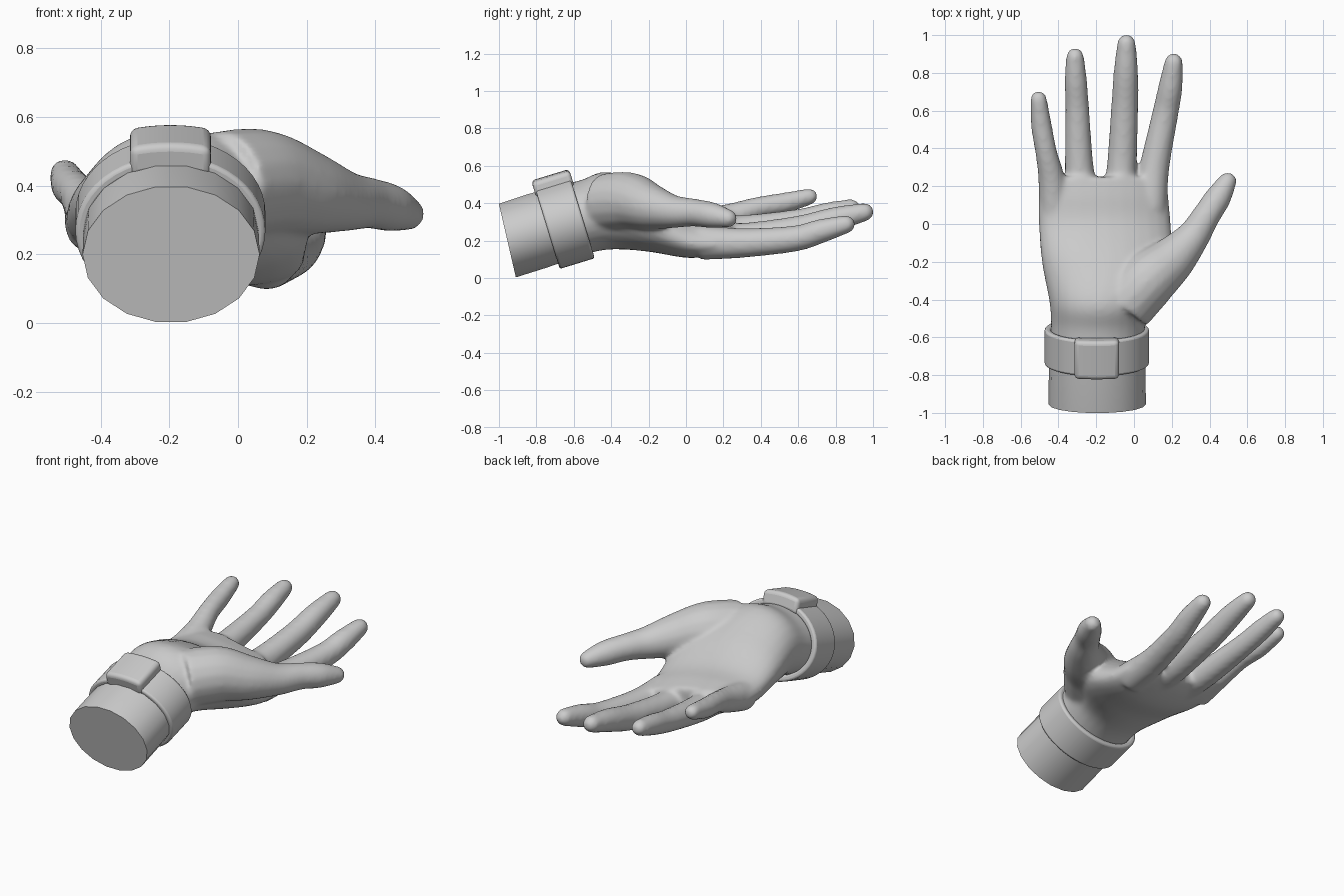
import bpy, bmesh, math
from mathutils import Vector, Matrix

if "Cube" in bpy.data.objects:
    bpy.data.objects.remove(bpy.data.objects["Cube"])

skin = bpy.data.materials.new("plain grey")
skin.diffuse_color = (0.6, 0.6, 0.6, 1)
skin.use_nodes = True
skin.node_tree.nodes["Principled BSDF"].inputs["Base Color"].default_value = skin.diffuse_color


def loft(bm, rings):
    """Skin a list of point rings and close both ends."""
    vs = [[bm.verts.new(p) for p in r] for r in rings]
    n = len(vs[0])
    for a, b in zip(vs, vs[1:]):
        for i in range(n):
            bm.faces.new((a[i], a[(i + 1) % n], b[(i + 1) % n], b[i]))
    bm.faces.new(vs[0][::-1])
    bm.faces.new(vs[-1])


def finish(bm, name, angle=40):
    bmesh.ops.recalc_face_normals(bm, faces=bm.faces[:])
    me = bpy.data.meshes.new(name)
    bm.to_mesh(me)
    bm.free()
    ob = bpy.data.objects.new(name, me)
    bpy.context.collection.objects.link(ob)
    me.materials.append(skin)
    bpy.ops.object.select_all(action='DESELECT')
    ob.select_set(True)
    bpy.context.view_layer.objects.active = ob
    bpy.ops.object.shade_smooth_by_angle(angle=math.radians(angle))
    return ob


def resample(rows, steps=5):
    """Catmull-Rom interpolation of rows of numbers."""
    out = []
    for i in range(len(rows) - 1):
        p = [rows[max(i - 1, 0)], rows[i], rows[i + 1], rows[min(i + 2, len(rows) - 1)]]
        for s in range(steps):
            t = s / steps
            out.append([0.5 * (2 * b + (c - a) * t + (2 * a - 5 * b + 4 * c - d) * t * t
                               + (3 * b - a - 3 * c + d) * t ** 3) for a, b, c, d in zip(*p)])
    return out + [list(rows[-1])]


def section(y, cx, cz, rx, rz, roll, tilt, n=28):
    """Oval cross-section, rolled about y and leaned back about x."""
    m = Matrix.Rotation(math.radians(tilt), 3, 'X') @ Matrix.Rotation(math.radians(roll), 3, 'Y')
    c = Vector((cx, y, cz))
    return [c + m @ Vector((rx * math.cos(k * math.tau / n), 0, rz * math.sin(k * math.tau / n)))
            for k in range(n)]


def digit(bm, rows, n=16):
    """Round tapering tube through (x, y, z, radius) with a domed tip."""
    rows = resample(rows)
    rings = []
    for i, r in enumerate(rows):
        d = (Vector(rows[min(i + 1, len(rows) - 1)][:3]) - Vector(rows[max(i - 1, 0)][:3])).normalized()
        u = d.cross(Vector((0, 0, 1))).normalized()
        v = u.cross(d)
        last = i == len(rows) - 1
        for a in ([0, 25, 50, 70, 85] if last else [0]):
            a = math.radians(a)
            c = Vector(r[:3]) + d * r[3] * math.sin(a)
            rad = r[3] * math.cos(a)
            rings.append([c + rad * (u * math.cos(k * math.tau / n) + v * math.sin(k * math.tau / n))
                          for k in range(n)])
    loft(bm, rings)


# Hand: palm, four fingers and thumb fused into one smooth skin
bm = bmesh.new()
palm = [(-0.66, -.195, .295, .252, .202, 0, 15), (-0.53, -.19, .33, .25, .195, 0, 11),
        (-0.40, -.18, .36, .27, .208, 0, 5), (-0.2, -.145, .315, .345, .172, 6, 0),
        (0, -.155, .25, .355, .13, 10, 0), (.15, -.16, .245, .35, .105, 12, 0),
        (.25, -.155, .25, .33, .075, 13, 0)]
loft(bm, [section(*r) for r in resample(palm)])
digits = [
    # little finger
    [(-.42, .05, .28, .085), (-.435, .23, .325, .072), (-.465, .38, .375, .058),
     (-.49, .52, .40, .056), (-.505, .66, .435, .045)],
    # ring finger
    [(-.27, .1, .25, .09), (-.29, .3, .26, .077), (-.30, .6, .305, .064),
     (-.308, .76, .345, .06), (-.312, .885, .375, .048)],
    # middle finger
    [(-.08, .1, .22, .09), (-.065, .3, .215, .08), (-.05, .6, .26, .073),
     (-.043, .8, .315, .066), (-.04, .955, .352, .05)],
    # index finger
    [(.08, .08, .19, .095), (.108, .3, .187, .08), (.165, .58, .21, .07),
     (.192, .72, .25, .065), (.21, .855, .287, .05)],
    # thumb
    [(-.05, -.43, .40, .16), (.07, -.3, .41, .155), (.2, -.19, .38, .125), (.31, -.07, .355, .09),
     (.38, .04, .35, .075), (.445, .14, .335, .07), (.495, .225, .318, .05)]]
for d in digits:
    digit(bm, d)
hand = finish(bm, "hand", 180)
rm = hand.modifiers.new("fuse", 'REMESH')
rm.mode = 'VOXEL'
rm.voxel_size = 0.012
rm.use_smooth_shade = True
sm = hand.modifiers.new("soften", 'SMOOTH')
sm.factor = 0.5
sm.iterations = 14

# Forearm stump with a crisp slanted end
bm = bmesh.new()
loft(bm, [section(y, -.195, cz, rx, rz, 0, t, 18) for y, cz, rx, rz, t in
          [(-.955, .2, .258, .205, 13), (-.8, .25, .256, .206, 14), (-.62, .305, .252, .2, 14)]])
finish(bm, "forearm")

# Local frame shared by the band and its top block
frame = Matrix.Translation((-.197, -.648, .295)) @ Matrix.Rotation(math.radians(17), 4, 'X')

# Wristband: closed oval strap
bm = bmesh.new()
n, half = 48, 0.098
prof = [(0.0, -half), (0.0, half), (-.035, half), (-.035, -half)]
rows = []
for k in range(n):
    a = k * math.tau / n
    rows.append([bm.verts.new(frame @ Vector(((.277 + o) * math.cos(a), y, (.228 + o) * math.sin(a))))
                 for o, y in prof])
for k in range(n):
    p, q = rows[k], rows[(k + 1) % n]
    for j in range(4):
        bm.faces.new((p[j], p[(j + 1) % 4], q[(j + 1) % 4], q[j]))
band = finish(bm, "wristband")
bv = band.modifiers.new("round", 'BEVEL')
bv.width, bv.segments = 0.012, 3

# Rounded block on top of the strap, slightly arched across
bm = bmesh.new()
xs = [-.118 + .236 * i / 8 for i in range(9)]
arch = [(x, .268 - .9 * x * x) for x in xs] + [(x, .178 - .9 * x * x) for x in reversed(xs)]
loft(bm, [[frame @ Vector((x, y, z)) for x, z in arch] for y in (-.106, .106)])
block = finish(bm, "band_block")
bv = block.modifiers.new("round", 'BEVEL')
bv.width, bv.segments = 0.022, 4
